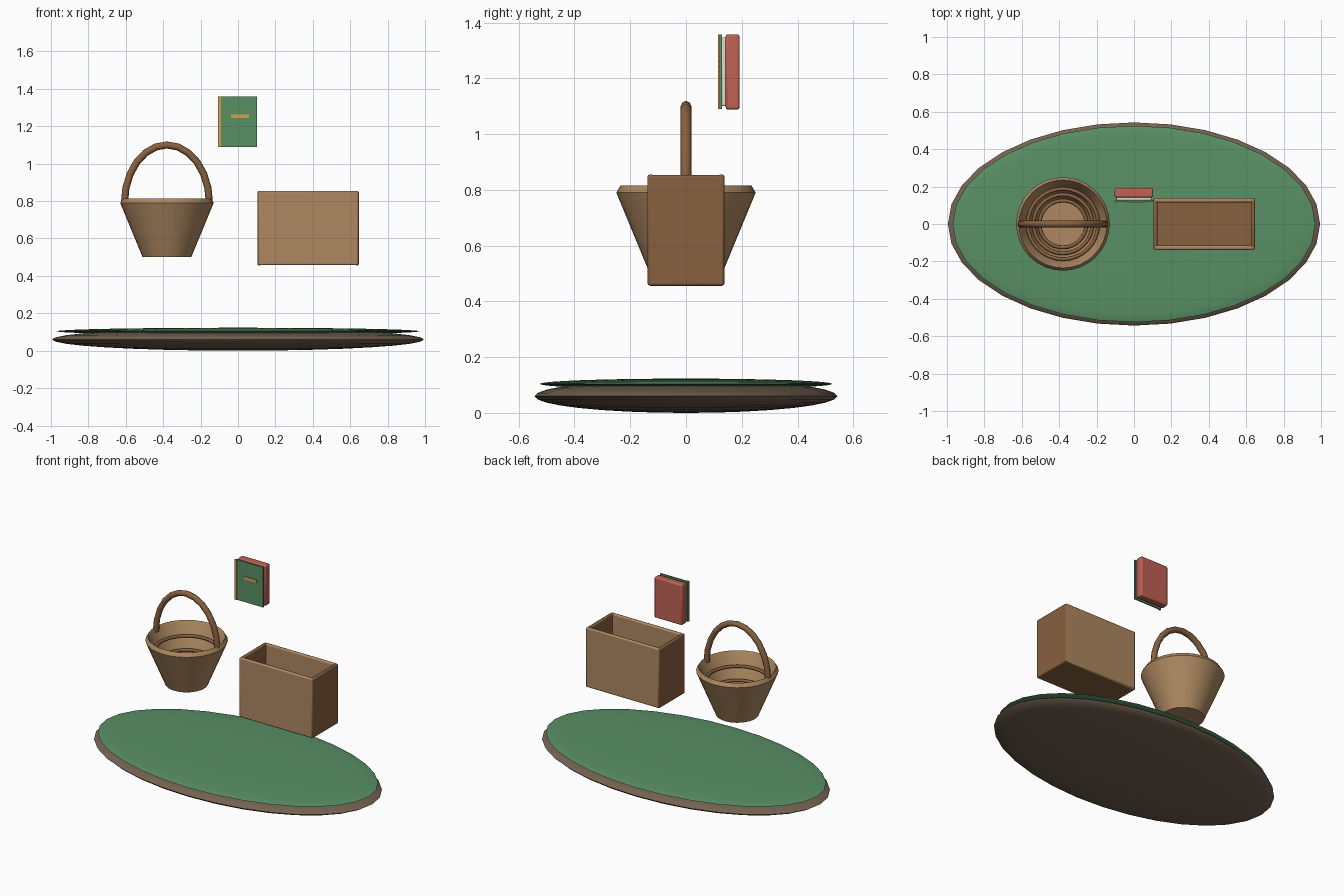
import bpy, bmesh, math

if "Cube" in bpy.data.objects:
    bpy.data.objects.remove(bpy.data.objects["Cube"])

def mat(name, r, g, b):
    m = bpy.data.materials.new(name)
    m.diffuse_color = (r, g, b, 1)
    m.use_nodes = True
    m.node_tree.nodes["Principled BSDF"].inputs["Base Color"].default_value = m.diffuse_color
    return m

TAN = mat("tan", .42, .25, .12)
BROWN = mat("brown", .25, .12, .05)
SOIL = mat("soil", .17, .12, .08)
GREEN = mat("green", .10, .28, .13)
RED = mat("red", .52, .12, .09)
CREAM = mat("cream", .75, .70, .58)
GOLD = mat("gold", .65, .36, .08)

def finish(ob, name, m, angle=40):
    ob.name = name
    ob.data.materials.append(m)
    bpy.ops.object.select_all(action='DESELECT')
    ob.select_set(True)
    bpy.context.view_layer.objects.active = ob
    bpy.ops.object.shade_smooth_by_angle(angle=math.radians(angle))
    return ob

def disc(name, z, size, m):
    bpy.ops.mesh.primitive_uv_sphere_add(segments=32, ring_count=16, radius=1, location=(0, 0, z))
    ob = bpy.context.object
    ob.scale = size
    bpy.ops.object.transform_apply(location=False, rotation=False, scale=True)
    return finish(ob, name, m, 60)

def box(name, x, y, z, m, bevel=0.0):
    # axis-aligned box from (min, max) ranges
    bpy.ops.mesh.primitive_cube_add(size=1, location=[sum(r) / 2 for r in (x, y, z)])
    ob = bpy.context.object
    ob.scale = [r[1] - r[0] for r in (x, y, z)]
    bpy.ops.object.transform_apply(location=False, rotation=False, scale=True)
    if bevel:
        b = ob.modifiers.new("bevel", 'BEVEL')
        b.width, b.segments = bevel, 2
    return finish(ob, name, m, 35)

def lathe(name, profile, loc, m, n=32):
    # profile starts and ends with a capped ring
    bm = bmesh.new()
    rings = [[bm.verts.new((r * math.cos(2 * math.pi * i / n), r * math.sin(2 * math.pi * i / n), z))
              for i in range(n)] for r, z in profile]
    for a, b in zip(rings, rings[1:]):
        for i in range(n):
            j = (i + 1) % n
            bm.faces.new((a[i], a[j], b[j], b[i]))
    bm.faces.new(rings[0][::-1])
    bm.faces.new(rings[-1])
    me = bpy.data.meshes.new(name)
    bm.to_mesh(me)
    bm.free()
    ob = bpy.data.objects.new(name, me)
    bpy.context.collection.objects.link(ob)
    ob.location = loc
    return finish(ob, name, m)

# Oval ground
disc("ground_base", .06, (.995, .543, .06), SOIL)
disc("grass_top", .104, (.97, .525, .019), GREEN)

# Basket bowl, inner hoops and arched handle
BX = -.38
lathe("basket_bowl", [(.13, .50), (.25, .79), (.235, .815), (.225, .80), (.12, .53)], (BX, 0, 0), TAN)
for i, (r, z) in enumerate([(.125, .57), (.157, .65), (.188, .73)]):
    bpy.ops.mesh.primitive_torus_add(major_radius=r, minor_radius=.010, major_segments=32,
                                     minor_segments=8, location=(BX, 0, z))
    finish(bpy.context.object, f"basket_hoop_{i + 1}", BROWN, 60)

cu = bpy.data.curves.new("basket_handle", 'CURVE')
cu.dimensions = '3D'
cu.bevel_depth, cu.bevel_resolution, cu.use_fill_caps = .019, 2, True
sp = cu.splines.new('POLY')
N = 12
sp.points.add(N)
for i, p in enumerate(sp.points):
    t = math.pi * i / N
    p.co = (BX + .227 * math.cos(t), 0, .79 + .31 * math.sin(t), 1)
handle = bpy.data.objects.new("basket_handle", cu)
bpy.context.collection.objects.link(handle)
bpy.ops.object.select_all(action='DESELECT')
handle.select_set(True)
bpy.context.view_layer.objects.active = handle
bpy.ops.object.convert(target='MESH')
finish(bpy.context.object, "basket_handle", BROWN, 50)

# Open crate: floor, long walls, end walls
box("crate_floor", (.11, .64), (-.13, .13), (.457, .485), BROWN, .006)
for s, side in ((-1, "front"), (1, "back")):
    box(f"crate_{side}_wall", (.106, .644), sorted((s * .115, s * .138)), (.457, .855), TAN, .008)
for x, side in (((.103, .125), "left"), ((.625, .647), "right")):
    box(f"crate_{side}_wall", x, (-.137, .137), (.456, .854), BROWN, .008)

# Book: rear cover, pages, front cover, spine strip and title bar
box("book_back_cover", (-.103, .102), (.142, .192), (1.088, 1.358), RED, .008)
box("book_pages", (-.095, .094), (.126, .16), (1.10, 1.346), CREAM, .006)
box("book_front_cover", (-.103, .102), (.120, .129), (1.09, 1.358), GREEN)
box("book_spine_strip", (-.107, -.091), (.115, .122), (1.09, 1.358), GOLD)
box("book_title_bar", (-.037, .058), (.115, .122), (1.243, 1.263), GOLD)
